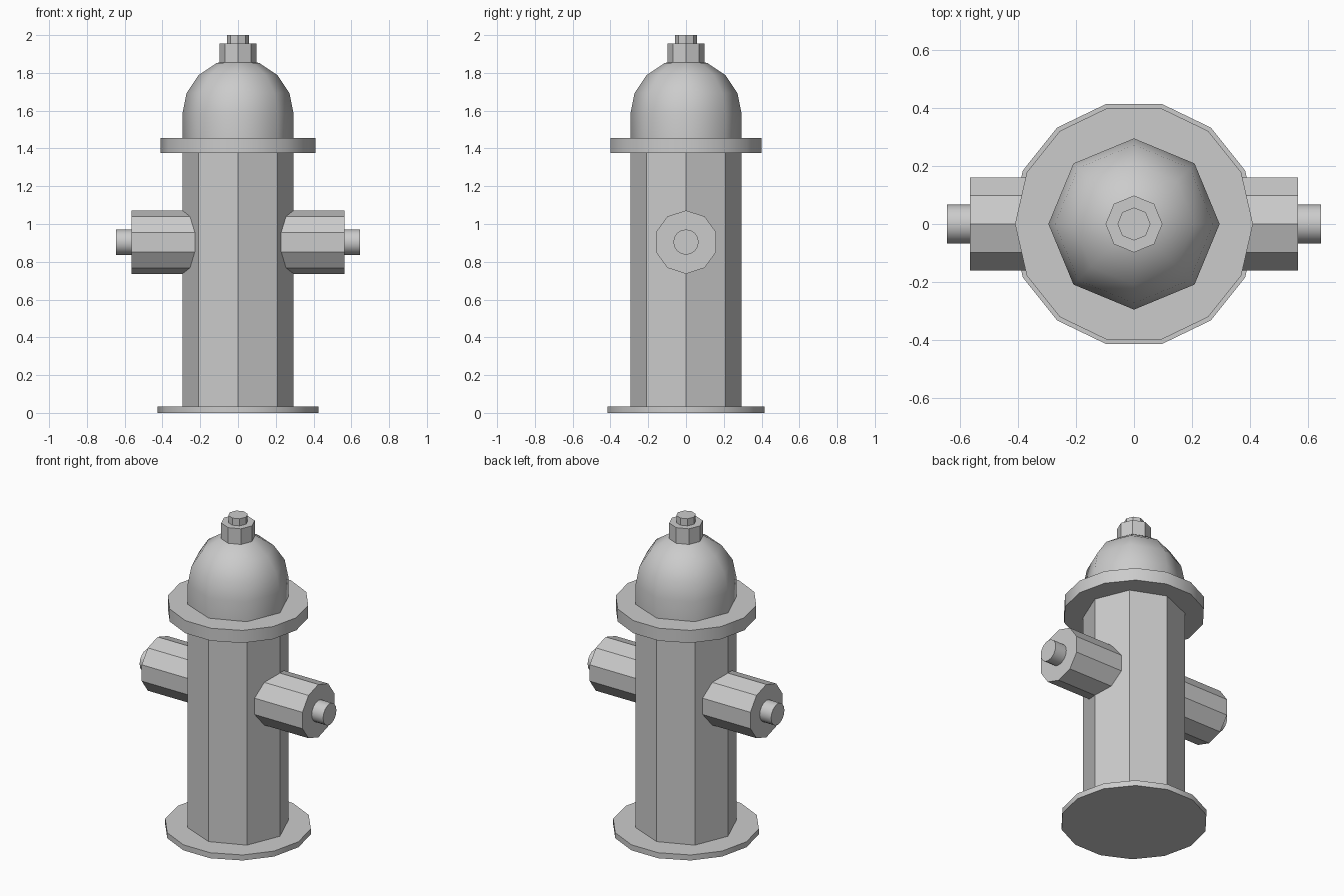
import bpy, bmesh, math

if "Cube" in bpy.data.objects:
    bpy.data.objects.remove(bpy.data.objects["Cube"])


def lathe(name, profile, sides, smooth_angle=None, start=0.0):
    """Revolve (radius, z) points around z; radius 0 closes to a pole, otherwise ends are capped."""
    bm = bmesh.new()
    rings = []
    for r, z in profile:
        if r == 0:
            rings.append([bm.verts.new((0, 0, z))] * sides)
        else:
            steps = [start + 2 * math.pi * i / sides for i in range(sides)]
            rings.append([bm.verts.new((r * math.cos(a), r * math.sin(a), z)) for a in steps])
    for low, high in zip(rings, rings[1:]):
        for i in range(sides):
            j = (i + 1) % sides
            quad = [low[i], low[j], high[j], high[i]]
            bm.faces.new(list(dict.fromkeys(quad)))
    if profile[0][0] > 0:
        bm.faces.new(rings[0][::-1])
    if profile[-1][0] > 0:
        bm.faces.new(rings[-1])
    bmesh.ops.recalc_face_normals(bm, faces=bm.faces)
    mesh = bpy.data.meshes.new(name)
    bm.to_mesh(mesh)
    bm.free()
    obj = bpy.data.objects.new(name, mesh)
    bpy.context.collection.objects.link(obj)
    if smooth_angle:
        bpy.ops.object.select_all(action='DESELECT')
        obj.select_set(True)
        bpy.context.view_layer.objects.active = obj
        bpy.ops.object.shade_smooth_by_angle(angle=math.radians(smooth_angle))
    return obj


def drum(name, radius, z0, z1, sides, smooth_angle=None):
    return lathe(name, [(radius, z0), (radius, z1)], sides, smooth_angle)


R = 0.295

# Ground plate, barrel and collar
drum("base_plate", 0.425, 0, 0.035, 14, 30)
drum("barrel", R, 0.02, 1.40, 8)
drum("collar", 0.41, 1.375, 1.455, 14, 30)

# Dome: short straight wall, then a quarter circle up to the pole
arc = [(R * math.cos(math.radians(a)), 1.58 + R * math.sin(math.radians(a)))
       for a in (0, 22.5, 45, 67.5)]
lathe("dome", [(R, 1.44)] + arc + [(0, 1.875)], 8, 60)

# Top nut and stem
drum("top_nut", 0.098, 1.84, 1.955, 8)
drum("top_stem", 0.057, 1.94, 2.0, 8)

# Side outlets, laid along +x and mirrored to -x
outlets = [drum("side_outlet", 0.168, 0.20, 0.565, 10),
           drum("outlet_stem", 0.067, 0.55, 0.645, 16, 30)]
for obj in outlets:
    obj.rotation_euler = (0, math.pi / 2, 0)
    obj.location = (0, 0, 0.904)
    mirror = obj.modifiers.new("mirror", 'MIRROR')
    mirror.use_axis = (False, False, True)
